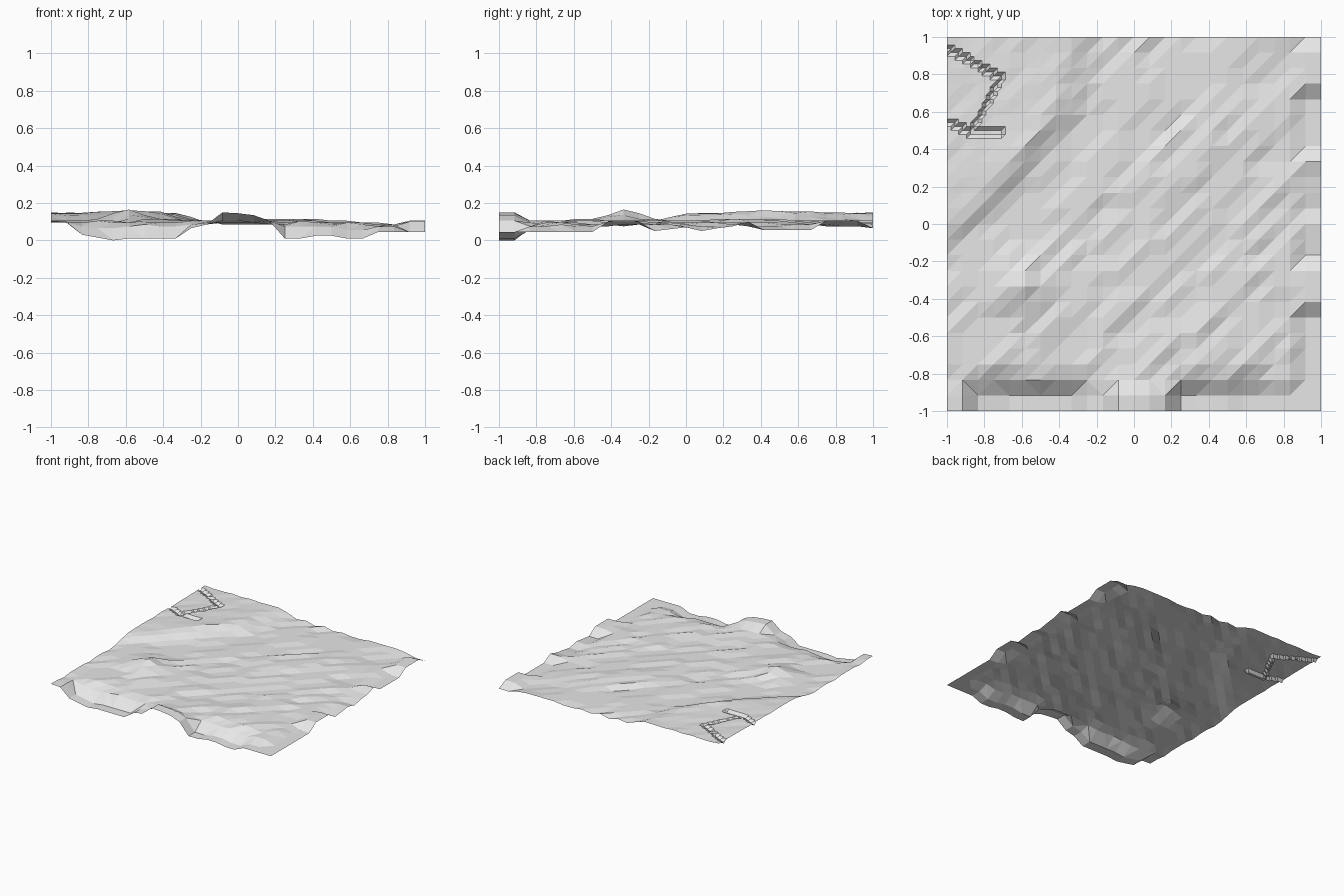
import bpy, bmesh, math, random
from mathutils import Vector
from mathutils.geometry import intersect_point_line

if "Cube" in bpy.data.objects:
    bpy.data.objects.remove(bpy.data.objects["Cube"])

random.seed(4)
N = 24
STEP = 2 / N


def lerp_profile(points, t):
    """Height on a polyline given as (position, height) pairs."""
    for (a, za), (b, zb) in zip(points, points[1:]):
        if t <= b:
            return za + (zb - za) * max(0, (t - a) / (b - a))
    return points[-1][1]


def near(x, y, a, b):
    """Distance to the segment a-b."""
    p, a, b = Vector((x, y)), Vector(a), Vector(b)
    t = max(0, min(1, (p - a).dot(b - a) / (b - a).length_squared))
    return (p - a - (b - a) * t).length


# broad slope across the sheet, left to right
base = [(-1, .105), (-.6, .105), (-.3, .105), (0, .10), (.35, .10), (.7, .09), (1, .08)]
# broken front rim (y = -1) and right rim (x = 1)
front_rim = [(-1, .11), (-.917, .105), (-.833, .035), (-.667, .005), (-.583, .015),
             (-.333, .015), (-.25, .07), (-.167, .09), (-.083, .155), (0, .15),
             (.083, .14), (.167, .11), (.25, .015), (.333, .015), (.417, .03),
             (.5, .03), (.583, .015), (.667, .015), (.75, .05), (1, .05)]
right_rim = [(-1, .05), (-.5, .05), (-.417, .105), (-.25, .105), (-.167, .055),
             (-.083, .065), (0, .075), (.083, .055), (.167, .07), (.25, .08),
             (.333, .105), (.417, .06), (.667, .06), (.75, .11), (.917, .11), (1, .07)]
# edge of the raised shelf in the back left: x as a function of y
shelf_edge = [(-.1, -1.05), (.05, -.88), (.25, -.68), (.6, -.40), (1, -.30)]

streak = {}


def height(i, j):
    x, y = -1 + i * STEP, -1 + j * STEP
    if j <= 1:
        return lerp_profile(front_rim, x)
    if i >= N - 1:
        return lerp_profile(right_rim, y)
    z = lerp_profile(base, x)
    # diagonal ridge and rubble heap
    z += .022 * max(0, 1 - near(x, y, (.15, .25), (.52, .58)) / .2)
    z += .012 * max(0, 1 - near(x, y, (-.5, -.5), (-.05, -.1)) / .2)
    if y > -.6:
        z += .06 * max(0, 1 - math.hypot(x + .583, y + .333) / .2)
    # slope down to the front rim
    if j == 2:
        z += (lerp_profile(front_rim, x) - z) * .3
    # raised shelf
    if y > -.1:
        ramp = max(0, min(1, (lerp_profile(shelf_edge, y) + .13 - x) / .16))
        top = .15 + .012 * max(0, 1 - near(x, y, (-.4, .6), (-.7, .3)) / .15)
        z += (top - z) * ramp
        if ramp > 0:
            return z + random.uniform(-.004, .004)
    # stepped diagonal streaks
    key = (i - j, (i + j) // 5)
    z += streak.setdefault(key, random.uniform(-.009, .009))
    return round(z / .01) * .01


bm = bmesh.new()
grid = [[bm.verts.new((-1 + i * STEP, -1 + j * STEP, height(i, j))) for i in range(N + 1)]
        for j in range(N + 1)]
for j in range(N):
    for i in range(N):
        a, b, c, d = grid[j][i], grid[j][i + 1], grid[j + 1][i + 1], grid[j + 1][i]
        if j == 1 and i % 2:            # mitred corners along the front rim
            bm.faces.new((a, b, d))
            bm.faces.new((b, c, d))
        else:
            bm.faces.new((a, b, c))
            bm.faces.new((a, c, d))

# narrow cracks in the back-left shelf
edges = [e for e in bm.edges if all(v.co.x < -.65 and v.co.y > .4 for v in e.verts)]
bmesh.ops.subdivide_edges(bm, edges=edges, cuts=3, use_grid_fill=True)
cracks = [((-1, .94), (-.71, .78)), ((-.71, .78), (-.87, .49)), ((-1, .55), (-.87, .49)),
          ((-.87, .49), (-.71, .49))]
for v in bm.verts:
    if v.co.x < -.67 and v.co.y > .42:
        if min(near(v.co.x, v.co.y, a, b) for a, b in cracks) < .012:
            v.co.z -= .022
bmesh.ops.triangulate(bm, faces=[f for f in bm.faces if len(f.verts) > 3])

low = min(v.co.z for v in bm.verts)
for v in bm.verts:
    v.co.z -= low

mesh = bpy.data.meshes.new("rocky_ground")
bm.to_mesh(mesh)
bm.free()
mat = bpy.data.materials.new("light grey")
mat.diffuse_color = (.8, .8, .8, 1)
mat.use_nodes = True
mat.node_tree.nodes["Principled BSDF"].inputs["Base Color"].default_value = mat.diffuse_color
mesh.materials.append(mat)
obj = bpy.data.objects.new("rocky_ground", mesh)
bpy.context.collection.objects.link(obj)
